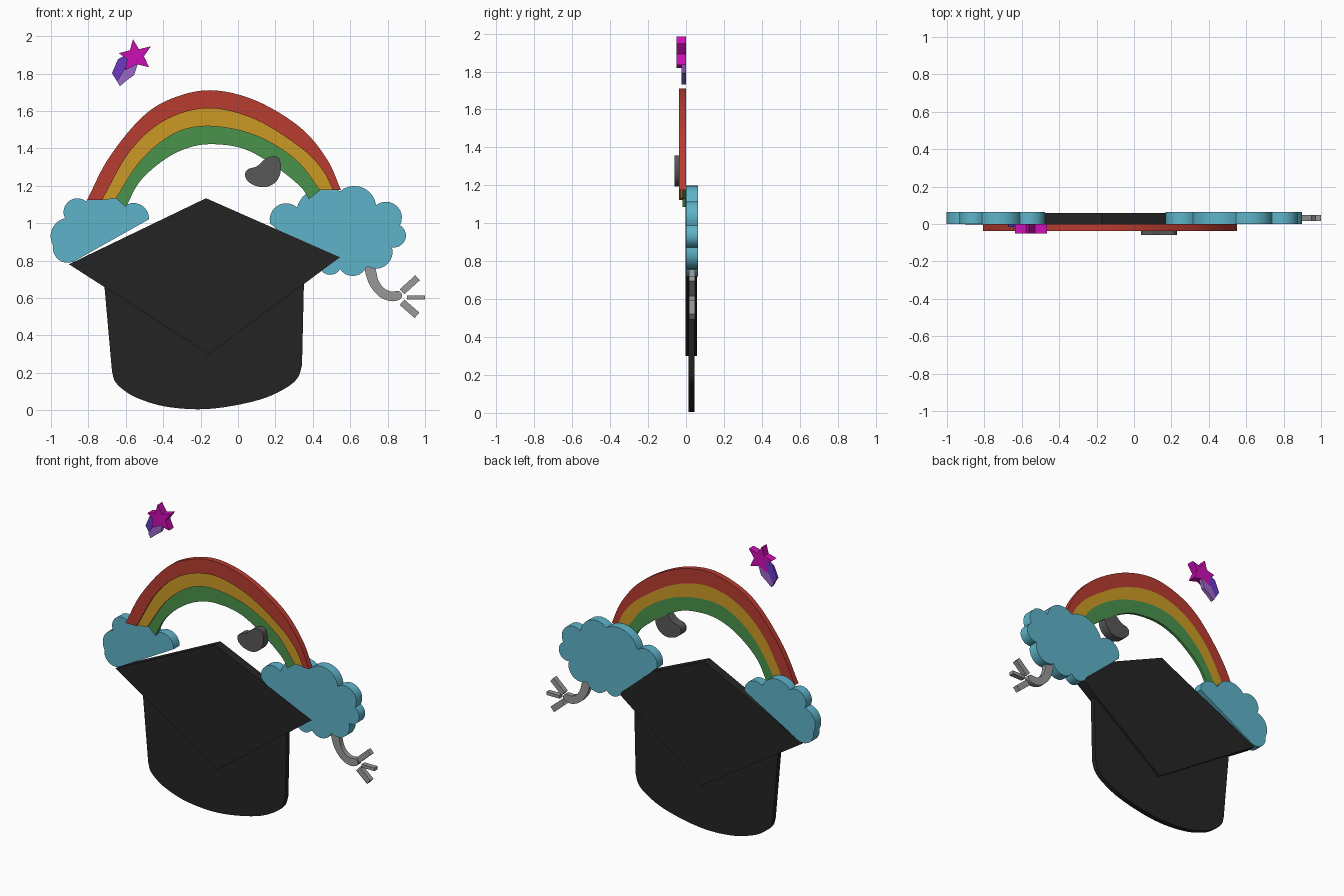
import bpy, bmesh, math
from mathutils import Vector

if "Cube" in bpy.data.objects:
    bpy.data.objects.remove(bpy.data.objects["Cube"])

GRID = 187.0  # drafting units per model unit


def material(name, rgb):
    lin = [(c / 255 / 12.92) if c < 11 else ((c / 255 + 0.055) / 1.055) ** 2.4 for c in rgb]
    m = bpy.data.materials.new(name)
    m.use_nodes = True
    m.diffuse_color = (*lin, 1)
    m.node_tree.nodes["Principled BSDF"].inputs["Base Color"].default_value = (*lin, 1)
    return m


RED = material("rainbow red", (184, 60, 49))
YELLOW = material("rainbow yellow", (203, 154, 37))
GREEN = material("rainbow green", (74, 146, 76))
BLUE = material("cloud blue", (94, 180, 202))
BLACK = material("cap black", (36, 36, 37))
CHARCOAL = material("charcoal", (88, 88, 88))
GREY = material("arm grey", (152, 152, 152))
MAGENTA = material("star magenta", (203, 14, 178))
VIOLET = material("trail violet", (108, 56, 198))
LILAC = material("trail lilac", (158, 104, 200))


def spline(pts, closed=False, steps=6):
    """Smooth curve through the given points."""
    p = [Vector(q) for q in pts]
    n = len(p)
    out = []
    for i in range(n if closed else n - 1):
        if closed:
            a, b, c, d = (p[(i + k) % n] for k in (-1, 0, 1, 2))
        else:
            b, c = p[i], p[i + 1]
            a = p[i - 1] if i else 2 * b - c
            d = p[i + 2] if i + 2 < n else 2 * c - b
        for s in range(steps):
            t = s / steps
            out.append(0.5 * (2 * b + (c - a) * t + (2 * a - 5 * b + 4 * c - d) * t * t
                              + (3 * b - a - 3 * c + d) * t ** 3))
    return out if closed else out + [p[-1]]


def lobes(cusps, steps=9):
    """Scalloped outline: each entry is x, y and the bulge of the arc to the next cusp."""
    out = []
    for i, (x, y, k) in enumerate(cusps):
        a, b = Vector((x, y)), Vector(cusps[(i + 1) % len(cusps)][:2])
        out.append(a)
        if k == 0:
            continue
        chord = b - a
        side = Vector((-chord.y, chord.x))
        half = 2 * math.atan(2 * k)          # half the arc's angle
        r = 0.5 / math.sin(half)
        for s in range(1, steps):
            ang = -half + 2 * half * s / steps
            out.append(a + chord * (0.5 + r * math.sin(ang))
                       + side * r * (math.cos(ang) - math.cos(half)))
    return out


def plate(name, outline, y0, y1, mat):
    """Extrude an outline from front y0 to back y1."""
    bm = bmesh.new()
    vs = [bm.verts.new(((p[0] - 238) / GRID, y0, (411 - p[1]) / GRID)) for p in outline]
    face = bm.faces.new(vs)
    ext = bmesh.ops.extrude_face_region(bm, geom=[face])["geom"]
    bmesh.ops.translate(bm, vec=(0, y1 - y0, 0),
                        verts=[g for g in ext if isinstance(g, bmesh.types.BMVert)])
    bmesh.ops.recalc_face_normals(bm, faces=bm.faces)
    me = bpy.data.meshes.new(name)
    bm.to_mesh(me)
    bm.free()
    me.materials.append(mat)
    ob = bpy.data.objects.new(name, me)
    bpy.context.collection.objects.link(ob)
    bpy.ops.object.select_all(action='DESELECT')
    ob.select_set(True)
    bpy.context.view_layer.objects.active = ob
    bpy.ops.object.shade_smooth_by_angle(angle=math.radians(30))
    return ob


# Graduation cap: square board and rounded crown
plate("cap_board", [(206, 199), (340, 258), (209, 355), (69, 265)], -0.003, 0.058, BLACK)
crown = spline([(112, 372), (115, 382), (124, 391), (138, 399), (164, 407), (198, 410),
                (230, 407), (264, 399), (287, 388), (298, 378), (302, 366)])
plate("cap_crown", [(104, 282)] + crown + [(304, 280)], 0.012, 0.044, BLACK)

# Clouds
plate("right_cloud", lobes([(149, 220, .32), (124, 207, .29), (86, 202, .40), (65, 219, .25),
                            (53, 246, .33), (76, 261, 0)][::1]), 0.0, 0.063, BLUE)
plate("left_cloud", lobes([(319, 267, .33), (340, 270, .30), (367, 267, .34), (392, 248, .42),
                           (400, 226, .41), (376, 206, .30), (340, 192, .25), (297, 208, .36),
                           (270, 224, 0)]), 0.0, 0.063, BLUE)

# Rainbow: four arcs bound three bands of stepped thickness
arcs = [spline(a) for a in (
    [(87, 201), (108, 160), (140, 120), (170, 100), (210, 91), (255, 101), (300, 128),
     (327, 160), (341, 191)],
    [(102, 201), (130, 152), (165, 121), (208, 109), (255, 120), (300, 148), (322, 170),
     (333, 191)],
    [(116, 199), (142, 160), (175, 134), (210, 127), (255, 136), (295, 160), (320, 191)],
    [(126, 208), (140, 182), (165, 160), (190, 148), (215, 145), (245, 150), (275, 167),
     (300, 187), (309, 200)])]
for i, (name, front, mat) in enumerate((("outer", -0.037, RED), ("middle", -0.028, YELLOW),
                                        ("inner", -0.018, GREEN))):
    plate(f"rainbow_{name}_band", arcs[i] + arcs[i + 1][::-1], front, 0.0, mat)

# Dark pebble hanging at the inner edge of the rainbow
plate("pebble", spline([(245, 175), (248, 170), (257, 167), (265, 160), (273, 157), (279, 159),
                        (281, 168), (279, 178), (273, 185), (264, 188), (254, 186), (247, 181)],
                       closed=True, steps=4), -0.06, -0.001, CHARCOAL)

# Shooting star with a two-tone trail
plate("star", [(133, 40), (139, 50), (151, 47), (144, 57), (149, 68), (137, 65), (125, 71),
               (127, 60), (119, 54), (130, 51)], -0.05, 0.0, MAGENTA)
plate("trail_upper", [(127, 55), (118, 60), (112, 74), (117, 82), (126, 67), (131, 60)],
      -0.016, 0.0, VIOLET)
plate("trail_lower", [(126, 67), (131, 62), (138, 64), (134, 76), (127, 81), (120, 87),
                      (117, 82)], -0.025, 0.0, LILAC)

# Curved arm and three fingers
plate("arm", spline([(365, 268), (368, 282), (374, 292), (382, 299), (392, 302), (400, 300),
                     (402, 296), (399, 292), (390, 292), (383, 288), (378, 280), (374, 266)],
                    closed=True, steps=4), 0.015, 0.048, GREY)
for name, (ax, ay), (bx, by), w in (("upper", (402, 292.5), (417.5, 278.5), 3.4),
                                    ("middle", (407, 298), (425, 298), 2),
                                    ("lower", (402, 303), (417, 316), 3.6)):
    d = Vector((bx - ax, by - ay)).normalized() * w
    n = Vector((-d.y, d.x))
    a, b = Vector((ax, ay)), Vector((bx, by))
    plate(f"{name}_finger", [a + n, b + n, b - n, a - n], 0.015, 0.048, GREY)
